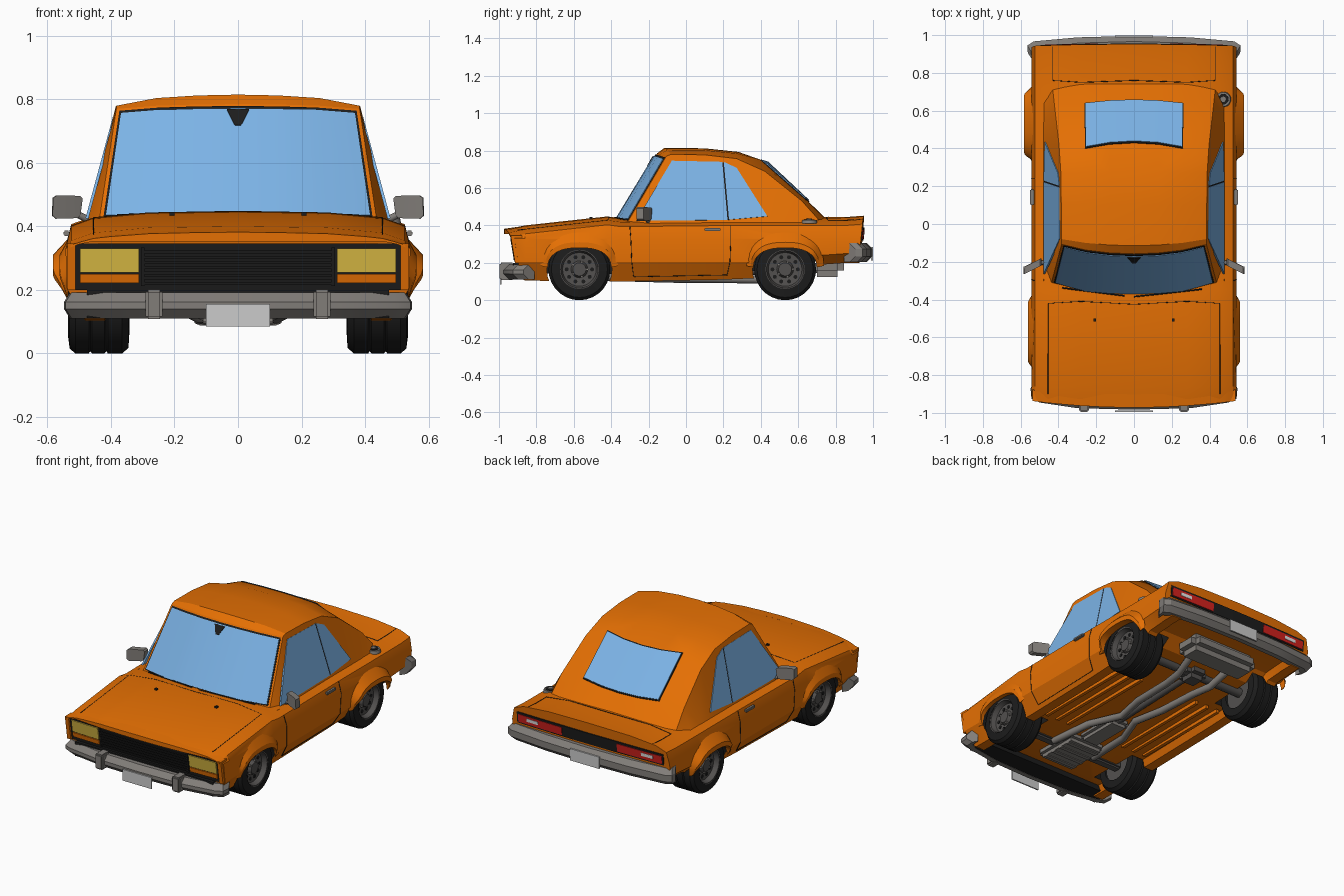
import bpy, bmesh, math
from mathutils import Vector

default_cube = bpy.data.objects.get("Cube")
if default_cube:
    bpy.data.objects.remove(default_cube, do_unlink=True)


def material(name, color):
    mat = bpy.data.materials.new(name)
    mat.use_nodes = True
    mat.diffuse_color = (*color, 1)
    mat.node_tree.nodes["Principled BSDF"].inputs["Base Color"].default_value = (*color, 1)
    return mat


orange = material("orange paint", (.78, .16, .001))
glass = material("blue glass", (.2, .45, .79))
yellow = material("yellow lamp", (.74, .52, .06))
grey = material("bumper grey", (.22, .205, .19))
pale = material("pale plate", (.6, .6, .6))
white = material("white lamp", (.85, .85, .85))
black = material("black trim", (.012, .012, .012))
dark = material("dark metal", (.085, .08, .077))
red = material("red lamp", (.65, .015, .012))
parts = []


def finish(name, bm, mat, mirror=False):
    if mirror:
        copy = bmesh.ops.duplicate(bm, geom=bm.verts[:] + bm.edges[:] + bm.faces[:])
        for item in copy["geom"]:
            if isinstance(item, bmesh.types.BMVert):
                item.co.x *= -1
    bmesh.ops.remove_doubles(bm, verts=bm.verts, dist=.0001)
    bmesh.ops.recalc_face_normals(bm, faces=bm.faces)
    mesh = bpy.data.meshes.new(name)
    bm.to_mesh(mesh)
    bm.free()
    mesh.materials.append(mat)
    obj = bpy.data.objects.new(name, mesh)
    bpy.context.collection.objects.link(obj)
    parts.append(obj)
    return obj


def loft(name, rows, mat, closed=True, caps=True, mirror=False, end_bands=False):
    bm = bmesh.new()
    grid = [[bm.verts.new(p) for p in row] for row in rows]
    count = len(rows[0])
    for a, b in zip(grid, grid[1:]):
        for i in range(count if closed else count - 1):
            j = (i + 1) % count
            bm.faces.new((a[i], a[j], b[j], b[i]))
    for row in (grid[0], grid[-1]):
        if caps:
            bm.faces.new(row)
        if end_bands:
            for i in range(count // 2 - 1):
                bm.faces.new((row[i], row[i + 1], row[count - 2 - i], row[count - 1 - i]))
    return finish(name, bm, mat, mirror)


def box(name, low, high, mat, bevel=0, mirror=False):
    bm = bmesh.new()
    bmesh.ops.create_cube(bm, size=1)
    for v in bm.verts:
        v.co = [(l + h) / 2 + c * (h - l) for l, h, c in zip(low, high, v.co)]
    if bevel:
        bmesh.ops.bevel(bm, geom=bm.edges[:], offset=bevel, segments=2, affect='EDGES')
    return finish(name, bm, mat, mirror)


def lathe(name, profile, y, z, mat, steps=28):
    turns = [2 * math.pi * i / steps for i in range(steps + 1)]
    rows = [[(x, y + r * math.cos(a), z + r * math.sin(a)) for x, r in profile] for a in turns]
    return loft(name, rows, mat, closed=False, caps=False, mirror=True)


def slab(name, lower, upper, offset, mat, mirror=False):
    off = Vector(offset)
    rows = [[Vector(a), Vector(b), Vector(b) + off, Vector(a) + off] for a, b in zip(lower, upper)]
    return loft(name, rows, mat, mirror=mirror)


def curved_plate(name, x0, x1, z0, z1, face, depth, mat, mirror=False):
    xs = [x0 + (x1 - x0) * i / 8 for i in range(9)]
    slab(name, [(x, face(x, z0), z0) for x in xs], [(x, face(x, z1), z1) for x in xs],
         (0, depth, 0), mat, mirror)


def pipe(name, points, radius, mat, mirror=False):
    for side in (1, -1) if mirror else (1,):
        curve = bpy.data.curves.new(name, 'CURVE')
        curve.dimensions = '3D'
        curve.bevel_depth = radius
        curve.bevel_resolution = 2
        curve.use_fill_caps = True
        line = curve.splines.new('POLY')
        line.points.add(len(points) - 1)
        for p, (x, y, z) in zip(line.points, points):
            p.co = (side * x, y, z, 1)
        curve.materials.append(mat)
        bpy.context.collection.objects.link(bpy.data.objects.new(name, curve))


def both_sides(half):
    return [(-x, y, z) for x, y, z in reversed(half[1:])] + list(half)


# Gently bowed nose and tail surfaces
def nose(x, z):
    return -.925 - .01 * (1 - (x / .54) ** 2) + .16 * max(0, .375 - z)


def tail(x, z):
    return .943 + .01 * (1 - (x / .54) ** 2) - .1 * max(0, .4 - z)


# Lower body: station, top height, bottom height
stations = [(-.95, .375, .12), (-.86, .39, .105), (-.42, .438, .1), (-.35, .428, .1), (.2, .434, .11),
            (.64, .434, .13), (.72, .434, .19), (.86, .435, .2), (.95, .442, .2)]
rows = []
for y, top, low in stations:
    crease = max(.205, low + .05)
    half = [(0, top + .01), (.28, top + .006), (.455, top - .01), (.525, top - .035), (.543, .33),
            (.54, crease), (.482, low), (.42, low), (.4, low + .04), (0, low + .04)]
    place = {-.95: nose, .95: tail}.get(y, lambda x, z, y=y: y)
    rows.append([(x, place(x, z), z) for x, z in half])
body = loft("body", rows, orange, closed=False, caps=False, mirror=True, end_bands=True)
body.data.materials.append(black)

# Overhanging bonnet lip and front wing corners
rows = []
for x, top in ((0, .386), (.15, .384), (.28, .381), (.4, .372), (.455, .366), (.5, .354), (.527, .344)):
    y, low = -.937 - .035 * (1 - (x / .54) ** 2), min(.353, top - .01)
    rows.append([(x, y, low), (x, y, top - .004), (x, y + .07, top + .006), (x, y + .07, low)])
loft("bonnet_lip", rows, orange, mirror=True)
curved_plate("wing_corner", .512, .537, .2, .346, lambda x, z: nose(x, z) - .017, .06, orange, True)

# Wheel wells cut into the body
WHEELS = {"front": (-.57, .562), "rear": (.53, .583)}
for end, (y, _) in WHEELS.items():
    cutter = lathe("well_cutter", [(.32, 0), (.32, .174), (.62, .174), (.62, 0)], y, .165, orange)
    cutter.data.materials.append(black)
    for poly in cutter.data.polygons:
        poly.material_index = 1
    cutter.hide_render = True
    cut = body.modifiers.new("well", 'BOOLEAN')
    cut.operation = 'DIFFERENCE'
    cut.solver = 'EXACT'
    cut.object = cutter
    bpy.context.view_layer.objects.active = body
    bpy.ops.object.modifier_apply(modifier=cut.name)
    parts.remove(cutter)
    bpy.data.objects.remove(cutter, do_unlink=True)


# Arch flares that fade into the sides, and wheels
def arc(y, ry, rz, a, x):
    c, s = math.cos(a), math.sin(a)
    x = .536 + (x - .536) * min(1, max(.1, 1.7 * s))
    return (x, y + ry * math.copysign(abs(c) ** .8, c), .165 + rz * abs(s) ** .8)


for end, (y, wide) in WHEELS.items():
    angles = [math.radians(3 + 174 * i / 18) for i in range(19)]
    loft(end + "_arch_flare", [[arc(y, .208, .2, a, .532), arc(y, .185, .145, a, wide),
                                arc(y, .17, .115, a, wide), arc(y, .17, .115, a, .535)]
                               for a in angles], orange, mirror=True)
    lathe(end + "_tyre", [(.342, .1), (.345, .148), (.365, .165), (.41, .165), (.415, .158),
                          (.42, .165), (.46, .165), (.465, .158), (.47, .165), (.512, .165),
                          (.53, .15), (.536, .105)], y, .165, black)
    lathe(end + "_rim", [(.36, 0), (.355, .104), (.531, .11), (.531, .1), (.5, .09), (.495, .045),
                         (.515, .035), (.515, 0)], y, .165, dark)
    for i in range(10):
        a = math.tau * i / 10
        lathe(end + "_rim_hole", [(.49, .011), (.501, .011), (.501, 0)],
              y + .068 * math.cos(a), .165 + .068 * math.sin(a), black, 8)
    for i in range(5):
        a = math.tau * i / 5
        lathe(end + "_wheel_nut", [(.5, .007), (.512, .007), (.512, 0)],
              y + .042 * math.cos(a), .165 + .042 * math.sin(a), grey, 6)

# Cabin shell: lines running from cowl to rear deck
centre = [(0, -.37, .43), (0, -.155, .785), (0, -.115, .815), (0, .1, .812), (0, .28, .793),
          (0, .425, .742), (0, .66, .522), (0, .75, .435)]
middle = [(.27, -.355, .425), (.257, -.135, .78), (.257, -.1, .804), (.26, .1, .802),
          (.26, .27, .785), (.262, .395, .752), (.265, .642, .535), (.28, .745, .435)]
edge = [(.437, -.31, .42), (.383, -.105, .77), (.383, -.08, .78), (.385, .1, .777),
        (.387, .27, .757), (.397, .42, .69), (.42, .62, .53), (.43, .71, .43)]
base = [(.48, y, .41) for y in (-.3, -.2, -.1, .1, .27, .42, .54, .64)]
inner = [(m[0] / 2, *(c[k] + (m[k] - c[k]) / 4 for k in (1, 2))) for c, m in zip(centre, middle)]
loft("cabin", [centre, inner, middle, edge, base], orange, closed=False, caps=False, mirror=True)


# Windscreen and rear window with seals
def window(name, lines, col, t0, t1, squeeze, offset, mat):
    def at(t):
        pts = [Vector(line[col]).lerp(Vector(line[col + 1]), t) for line in lines]
        return both_sides([(p.x * squeeze, p.y, p.z) for p in pts])
    slab(name, at(t0), at(t1), offset, mat)


screen = [centre, inner, middle, edge]
window("windscreen_seal", screen, 0, .015, .975, .972, (0, -.004, .003), black)
window("windscreen", screen, 0, .03, .95, .955, (0, -.008, .005), glass)
window("rear_window_seal", screen[:3], 5, .015, .985, .99, (0, .003, .004), black)
window("rear_window", screen[:3], 5, .04, .965, .97, (0, .006, .007), glass)
slab("rear_view_mirror", [(-.01, -.2, .715), (.01, -.2, .715)],
     [(-.035, -.172, .765), (.035, -.172, .765)], (0, -.008, .004), black)


# Side windows on the sloping cabin sides
def side(points, push):
    return [(.482 - .27 * (z - .41) + push, y, z) for y, z in points]


for name, push, mat, low, high in (
        ("window_pillar", -.0085, black, [(.2, .426), (.245, .43)], [(.18, .736), (.215, .732)]),
        ("door_window", -.007, glass, [(-.265, .424), (-.06, .424), (.222, .428)],
         [(-.245, .46), (-.076, .744), (.194, .738)]),
        ("quarter_window", -.007, glass, [(.23, .429), (.435, .447)], [(.202, .738), (.271, .706)])):
    slab(name, side(low, push), side(high, push), (.009, 0, .002), mat, True)

# Front panel, grille, lamps and lower valance
curved_plate("front_panel", -.513, .513, .2, .346, lambda x, z: nose(x, z) - .005, .012, black)
for i in range(7):
    z = .216 + .0165 * i
    curved_plate("grille_slat", -.3, .3, z, z + .009, lambda x, z: nose(x, z) - .012, .01, black)
curved_plate("grille_side", .295, .305, .212, .334, lambda x, z: nose(x, z) - .013, .01, black, True)
curved_plate("headlamp", .312, .498, .255, .331, lambda x, z: nose(x, z) - .012, .009, yellow, True)
curved_plate("indicator", .312, .498, .222, .25, lambda x, z: nose(x, z) - .012, .009, orange, True)
box("front_valance", (-.475, -.925, .112), (.475, -.8, .2), black)

# Rear panel and lamps
curved_plate("rear_panel", -.505, .505, .318, .388, lambda x, z: tail(x, z) + .003, -.02, black)
curved_plate("tail_lamp", .19, .495, .326, .376, lambda x, z: tail(x, z) + .006, -.009, red, True)
curved_plate("reversing_lamp", .355, .435, .344, .364, lambda x, z: tail(x, z) + .008, -.006, white, True)


# Wrap-around bumpers
def bumper(name, half, inward, z0, z1):
    path = both_sides([(x, y, 0) for x, y in half])
    rows = []
    for x, y, _ in path:
        xi, yi = x * .93, y + inward
        xm, ym = (x + xi) / 2, (y + yi) / 2
        rows.append([(xi, yi, z1), (xm, ym, z1), (x, y, z1 - .03), (x, y, z0 + .03),
                     (xm, ym, z0), (xi, yi, z0)])
    loft(name, rows, grey)


bumper("front_bumper", [(0, -.983), (.3, -.975), (.5, -.945), (.543, -.925), (.548, -.87)], .06, .11, .192)
bumper("rear_bumper", [(0, .996), (.3, .988), (.53, .967), (.565, .945), (.562, .905)], -.06, .205, .305)
box("overrider", (.238, -.996, .108), (.292, -.92, .202), grey, .008, True)
box("front_plate", (-.1, -.995, .085), (.1, -.987, .155), pale)
box("rear_plate", (-.1, .99, .212), (.1, .999, .285), pale)

# Door mirrors, handles, fuel cap
slab("mirror_housing", [(.496, -.222, .436), (.505, -.228, .426), (.572, -.26, .424), (.584, -.265, .434)],
     [(.489, -.22, .487), (.497, -.224, .496), (.57, -.26, .498), (.582, -.265, .49)],
     (.002, .038, 0), grey, True)
pipe("mirror_arm", [(.46, -.2, .415), (.51, -.21, .44)], .011, grey, True)
box("door_handle", (.53, .1, .37), (.55, .185, .387), grey, .004, True)
for name, radius, height, mat in (("fuel_cap", .042, .419, grey), ("fuel_cap_ring", .031, .422, black),
                                  ("fuel_cap_centre", .016, .426, grey)):
    bm = bmesh.new()
    bmesh.ops.create_cone(bm, cap_ends=True, segments=20, radius1=radius, radius2=radius * .9, depth=.02)
    bmesh.ops.translate(bm, verts=bm.verts, vec=(.472, .66, height))
    finish(name, bm, mat)

# Wipers and panel seams
pipe("right_wiper", [(-.05, -.38, .442), (-.38, -.338, .435)], .004, black)
pipe("left_wiper", [(.36, -.345, .435), (0, -.385, .442)], .004, black)
pipe("bonnet_seam", [(.455, -.9, .376), (.455, -.86, .379), (.455, -.42, .427), (.28, -.41, .442), (0, -.425, .447)],
     .002, black, True)
pipe("door_seam", [(.526, -.3, .394), (.543, -.295, .33), (.54, -.29, .205), (.497, -.28, .125),
                   (.5, .22, .135), (.54, .235, .205), (.543, .24, .33), (.525, .24, .4)], .002, black, True)
pipe("boot_seam", [(.43, .94, .433), (.43, .86, .428), (.43, .76, .427), (.28, .75, .44), (0, .76, .445)],
     .002, black, True)
box("washer_jet", (.2, -.515, .43), (.215, -.5, .445), black, 0, True)

# Underbody: engine, driveline and exhaust
box("engine_sump", (-.13, -.72, .1), (.13, -.42, .2), grey, .02)
for i in range(4):
    y = -.68 + .065 * i
    box("sump_rib", (-.11, y, .095), (.11, y + .025, .12), grey)
box("gearbox", (-.07, -.42, .105), (.07, -.12, .18), grey, .02)
box("front_crossmember", (-.36, -.6, .125), (.36, -.54, .17), dark, .01)
box("silencer", (-.24, .665, .125), (.24, .845, .235), grey, .035)
box("differential", (-.07, .46, .11), (.07, .6, .22), dark, .03)
pipe("rear_axle", [(-.36, .53, .165), (.36, .53, .165)], .03, dark)
pipe("front_axle", [(-.36, -.57, .165), (.36, -.57, .165)], .022, dark)
pipe("prop_shaft", [(0, -.15, .14), (0, .5, .16)], .02, dark)
pipe("exhaust_pipe", [(.15, -.55, .13), (.13, -.25, .12), (.05, -.05, .115), (.09, .15, .115),
                      (.1, .42, .11), (.12, .55, .11), (.14, .7, .17)], .022, grey, True)
for x in (.2, .28, .36):
    box("floor_rib", (x, -.35, .128), (x + .02, .32, .15), orange, 0, True)

# Smooth shading with sharp edges kept
bpy.ops.object.select_all(action='DESELECT')
for obj in parts:
    obj.select_set(True)
bpy.context.view_layer.objects.active = body
bpy.ops.object.shade_smooth_by_angle(angle=math.radians(22))
